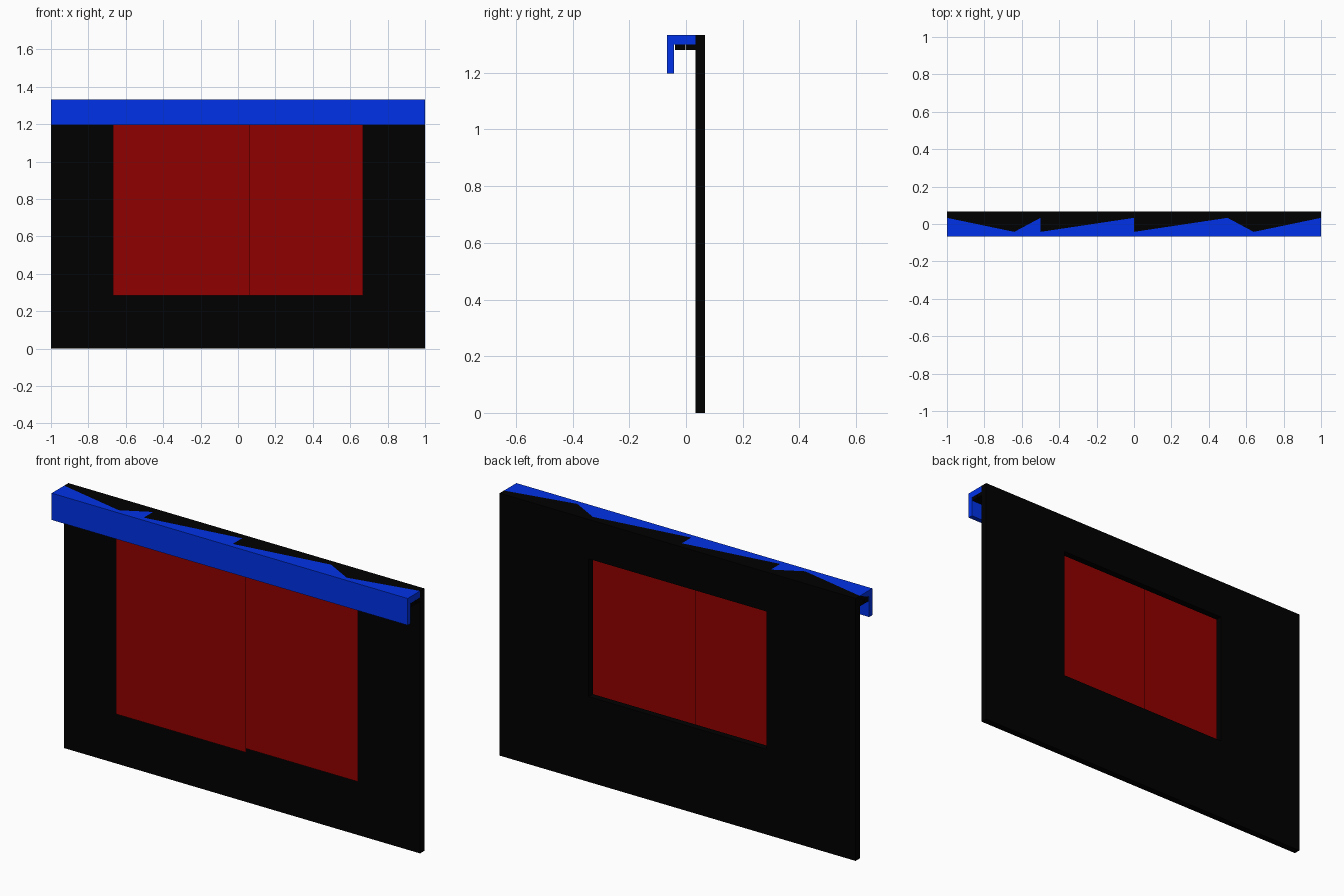
import bpy
import bmesh

if "Cube" in bpy.data.objects:
    bpy.data.objects.remove(bpy.data.objects["Cube"], do_unlink=True)


def material(name, rgb):
    m = bpy.data.materials.new(name)
    m.use_nodes = True
    m.diffuse_color = (*rgb, 1)
    bsdf = next(n for n in m.node_tree.nodes if n.type == "BSDF_PRINCIPLED")
    bsdf.inputs["Base Color"].default_value = (*rgb, 1)
    return m


black = material("matte black", (0, 0, 0))
blue = material("pelmet blue", (0, 0.031, 0.8))
red = material("curtain red", (0.28, 0, 0))


def finish(name, bm, mat):
    bmesh.ops.recalc_face_normals(bm, faces=bm.faces)
    mesh = bpy.data.meshes.new(name)
    bm.to_mesh(mesh)
    bm.free()
    mesh.materials.append(mat)
    obj = bpy.data.objects.new(name, mesh)
    bpy.context.collection.objects.link(obj)


def rectangle(bm, x0, x1, y, z0, z1):
    return [bm.verts.new((x, y, z)) for x, z in ((x0, z0), (x1, z0), (x1, z1), (x0, z1))]


def prism(name, outline, axis, start, end, mat):
    """Extrude a closed outline along x (axis 0) or z (axis 2)."""
    bm = bmesh.new()
    verts = [bm.verts.new((start, *p) if axis == 0 else (*p, start)) for p in outline]
    face = bm.faces.new(verts)
    out = bmesh.ops.extrude_face_region(bm, geom=[face])["geom"]
    move = [0, 0, 0]
    move[axis] = end - start
    bmesh.ops.translate(bm, vec=move, verts=[g for g in out if isinstance(g, bmesh.types.BMVert)])
    finish(name, bm, mat)


TOP = 1.333
WALL_FRONT, WALL_BACK = 0.033, 0.067

# Wall with a window opening
bm = bmesh.new()
rings = []
for y in (WALL_FRONT, WALL_BACK):
    rings.append((rectangle(bm, -1, 1, y, 0, TOP), rectangle(bm, -0.5, 0.5, y, 0.433, 1.133)))
(front_out, front_in), (back_out, back_in) = rings
for a, b in ((front_out, front_in), (back_out, back_in), (front_out, back_out), (front_in, back_in)):
    for i in range(4):
        j = (i + 1) % 4
        bm.faces.new((a[i], a[j], b[j], b[i]))
finish("wall", bm, black)

# L-shaped pelmet: hanging front board and top board
BOARD_BACK = -0.042
SKIN = TOP - 0.001
prism("pelmet",
      [(-0.067, 1.197), (BOARD_BACK, 1.197), (BOARD_BACK, 1.3), (WALL_FRONT, 1.3),
       (WALL_FRONT, SKIN), (BOARD_BACK, SKIN), (BOARD_BACK, TOP), (-0.067, TOP)],
      0, -1, 1, blue)

# Top surface: alternating black and blue wedges
zigzag = [(-1, WALL_FRONT), (-0.64, BOARD_BACK), (-0.5, WALL_FRONT), (-0.5, BOARD_BACK),
          (0, WALL_FRONT), (0, BOARD_BACK), (0.5, WALL_FRONT), (0.64, BOARD_BACK), (1, WALL_FRONT)]
for i in range(0, 8, 2):
    prism("black_top_wedge", zigzag[i:i + 3], 2, SKIN, TOP, black)
prism("blue_top", [(-1, BOARD_BACK)] + zigzag + [(1, BOARD_BACK)], 2, SKIN, TOP, blue)

# Black corner plate on the right end of the top board
prism("right_end_plate", [(WALL_FRONT, TOP), (WALL_FRONT, 1.3), (BOARD_BACK, 1.3)],
      0, -1.0005, -1, black)

# Two sliding rails and the overlapping curtain panels below them
for side, y0, y1, y, x0, x1 in (("front", -0.038, -0.003, -0.025, -0.667, 0.063),
                               ("rear", -0.001, WALL_FRONT, 0.01, -0.063, 0.667)):
    prism(side + "_rail", [(y0, 1.28), (y1, 1.28), (y1, 1.3), (y0, 1.3)], 0, -1, 1, black)
    bm = bmesh.new()
    bm.faces.new(rectangle(bm, x0, x1, y, 0.284, 1.28))
    finish(side + "_curtain", bm, red)
